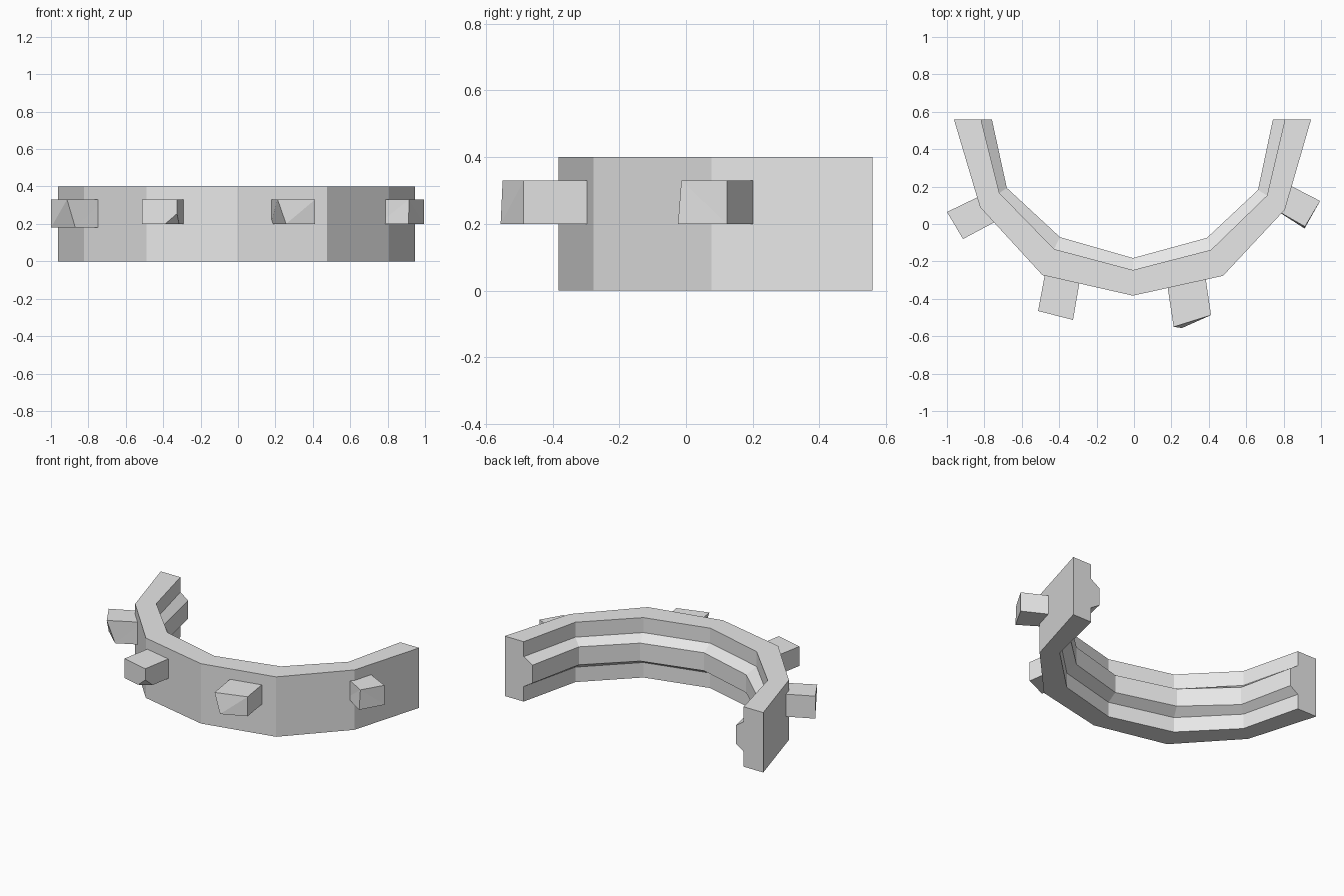
import bpy
import bmesh
from mathutils import Vector

# Remove the default cube only
cube = bpy.data.objects.get("Cube")
if cube:
    bpy.data.objects.remove(cube, do_unlink=True)

# Single plain material
grey = bpy.data.materials.new("plain grey")
grey.use_nodes = True
grey.diffuse_color = (0.8, 0.8, 0.8, 1)
grey.node_tree.nodes["Principled BSDF"].inputs["Base Color"].default_value = (0.8, 0.8, 0.8, 1)


def finish(name, bm):
    """Turn a bmesh into a flat-shaded object with the grey material."""
    bmesh.ops.recalc_face_normals(bm, faces=bm.faces[:])
    mesh = bpy.data.meshes.new(name)
    bm.to_mesh(mesh)
    bm.free()
    mesh.materials.append(grey)
    obj = bpy.data.objects.new(name, mesh)
    bpy.context.collection.objects.link(obj)
    return obj


def loft(name, sections):
    """Skin a row of equal cross-sections and cap both ends."""
    bm = bmesh.new()
    rings = [[bm.verts.new(p) for p in section] for section in sections]
    for a, b in zip(rings, rings[1:]):
        for i in range(len(a)):
            j = (i + 1) % len(a)
            bm.faces.new((a[i], a[j], b[j], b[i]))
    bm.faces.new(rings[0])
    bm.faces.new(rings[-1])
    return finish(name, bm)


# Curved band: plan lines of the outer wall, inner wall and inner ridge
outer = [(-.963, .56), (-.823, .09), (-.49, -.273), (-.006, -.383),
         (.476, -.277), (.807, .077), (.947, .56)]
inner = [(-.818, .56), (-.72, .166), (-.427, -.134), (-.006, -.246),
         (.412, -.138), (.711, .152), (.807, .56)]
ridge = [(-.76, .56), (-.68, .193), (-.396, -.07), (-.006, -.182),
         (.39, -.074), (.663, .182), (.743, .56)]


def band_section(o, i, r):
    """Wall cross-section with a bevelled ridge on the inside."""
    profile = [(o, 0), (o, .4), (i, .4), (i, .3),
               (r, .26), (r, .14), (i, .1), (i, 0)]
    return [(p[0], p[1], z) for p, z in profile]


loft("curved_band", [band_section(*s) for s in zip(outer, inner, ridge)])


def stud(name, root_a, tip_a, tip_b, root_b, low, foot_a=None, foot_b=None, chip=None):
    """Block standing out from the band; a foot moves one lower tip corner."""
    ra, ta, tb, rb = (Vector(p) for p in (root_a, tip_a, tip_b, root_b))
    # Sink the roots into the band
    ra = ra + (ra - ta).normalized() * .04
    rb = rb + (rb - tb).normalized() * .04
    fa, fb = Vector(foot_a or ta), Vector(foot_b or tb)
    bm = bmesh.new()
    top = [bm.verts.new((p.x, p.y, .33)) for p in (ra, ta, tb, rb)]
    base = [bm.verts.new((p.x, p.y, low)) for p in (ra, fa, fb, rb)]
    bm.faces.new(top)
    bm.faces.new(base)
    for i in range(4):
        j = (i + 1) % 4
        bm.faces.new((top[i], top[j], base[j], base[i]))
    bmesh.ops.triangulate(bm, faces=[f for f in bm.faces if foot_a or foot_b])
    # Slice off one lower corner
    if chip:
        a, b, c = (Vector(p) for p in chip)
        normal = (b - a).cross(c - a)
        if normal.z > 0:
            normal.negate()
        cut = bmesh.ops.bisect_plane(bm, geom=bm.verts[:] + bm.edges[:] + bm.faces[:],
                                     plane_co=a, plane_no=normal, clear_outer=True)
        edges = [e for e in cut["geom_cut"] if isinstance(e, bmesh.types.BMEdge)]
        bmesh.ops.holes_fill(bm, edges=edges, sides=0)
    return finish(name, bm)


# Four studs around the outside
stud("right_side_stud", (-.845, .139), (-1, .064), (-.914, -.08), (-.754, .005),
     .18, foot_b=(-.87, -.055))
stud("right_front_stud", (-.48, -.29), (-.513, -.465), (-.326, -.513), (-.294, -.326),
     .2, chip=[(-.39, -.497, .2), (-.326, -.513, .255), (-.315, -.45, .2)])
stud("left_front_stud", (.18, -.34), (.212, -.55), (.412, -.487), (.385, -.305),
     .2, foot_a=(.257, -.556))
stud("left_side_stud", (.786, .059), (.914, -.014), (.995, .123), (.84, .203),
     .2, foot_a=(.912, -.024))
